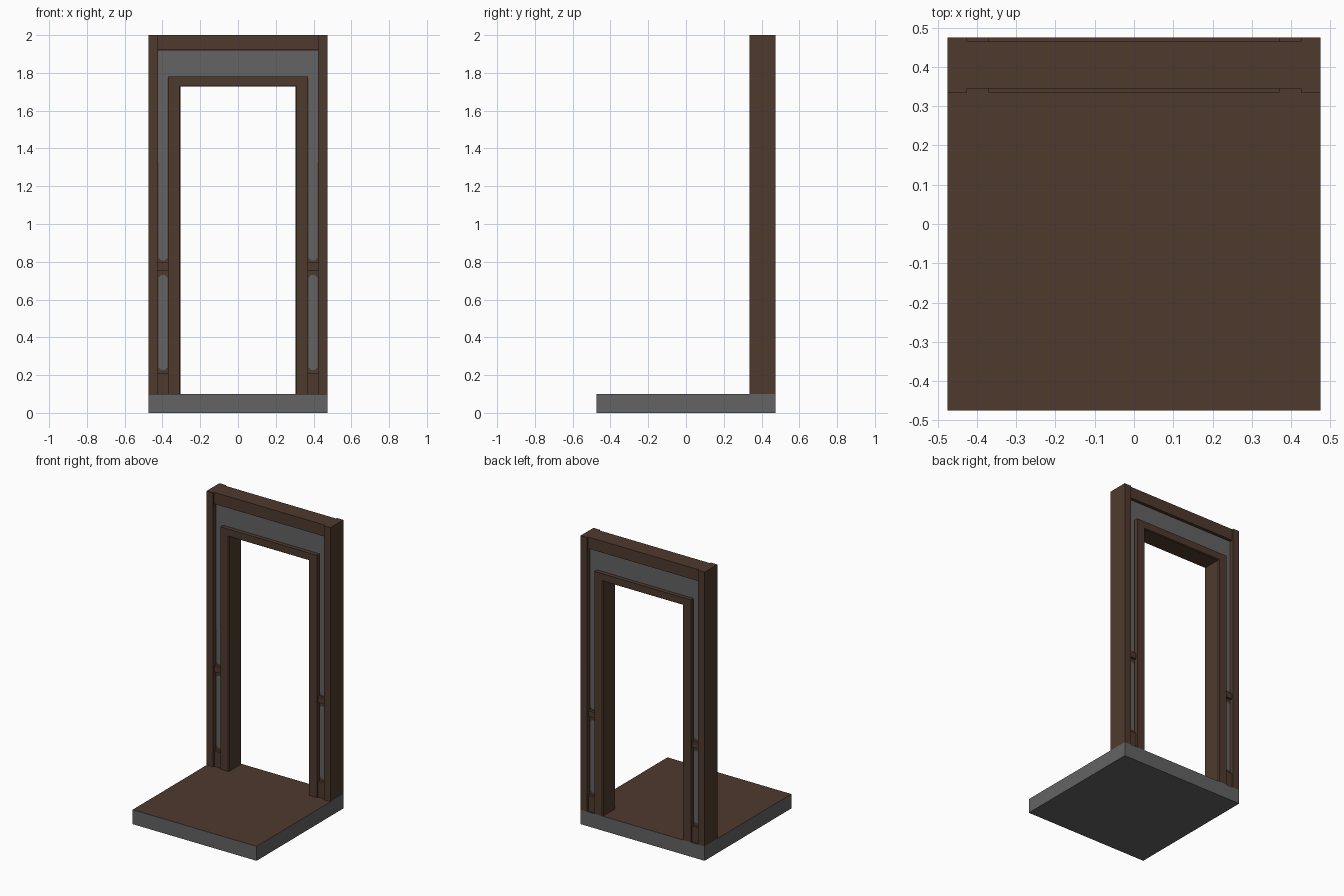
import bpy, bmesh
from mathutils import Vector

if "Cube" in bpy.data.objects:
    bpy.data.objects.remove(bpy.data.objects["Cube"])


def material(name, rgb):
    m = bpy.data.materials.new(name)
    m.diffuse_color = (*rgb, 1)
    m.use_nodes = True
    m.node_tree.nodes["Principled BSDF"].inputs["Base Color"].default_value = m.diffuse_color
    return m


BROWN = material("dark_wood", (0.077, 0.042, 0.027))
GREY = material("grey_plaster", (0.125, 0.125, 0.125))


def finish(name, bm, *mats):
    bmesh.ops.recalc_face_normals(bm, faces=bm.faces[:])
    me = bpy.data.meshes.new(name)
    bm.to_mesh(me)
    bm.free()
    for m in mats:
        me.materials.append(m)
    ob = bpy.data.objects.new(name, me)
    bpy.context.collection.objects.link(ob)
    return ob


def box(name, x, y, z, *mats):
    bm = bmesh.new()
    bmesh.ops.create_cube(bm, size=1)
    for v in bm.verts:
        v.co = Vector(r[0] + (c + 0.5) * (r[1] - r[0]) for c, r in zip(v.co, (x, y, z)))
    return finish(name, bm, *mats)


def prism(name, outline, y0, y1, mat):
    # outline in x,z extruded along y
    bm = bmesh.new()
    f = bm.faces.new([bm.verts.new((x, y0, z)) for x, z in outline])
    new = bmesh.ops.extrude_face_region(bm, geom=[f])["geom"]
    bmesh.ops.translate(bm, vec=(0, y1 - y0, 0),
                        verts=[g for g in new if isinstance(g, bmesh.types.BMVert)])
    return finish(name, bm, mat)


F, B = 0.335, 0.475          # wall front and back
PF, PB = 0.366, 0.444        # recessed core front and back

# Base slab: grey with a wooden floor on top
base = box("floor_slab", (-B, B), (-B, B), (0, 0.1), GREY, BROWN)
for p in base.data.polygons:
    p.material_index = 1 if p.normal.z > 0.5 else 0

# Header beam
box("header_beam", (-0.425, 0.425), (0.345, 0.465), (1.92, 2.0), BROWN)

# Wall core above the door
box("wall_core_top", (-0.425, 0.425), (PF, PB), (1.75, 1.93), BROWN)

for s, side in ((-1, "left"), (1, "right")):
    def xs(a, b):
        return tuple(sorted((s * a, s * b)))
    box(side + "_post", xs(0.425, 0.475), (F, B), (0.1, 2.0), BROWN)
    box(side + "_wall_core", xs(0.365, 0.426), (PF, PB), (0.1, 1.75), BROWN)
    box(side + "_mid_rail", xs(0.365, 0.426), (0.347, 0.463), (0.755, 0.795), BROWN)
    box(side + "_skirting", xs(0.365, 0.426), (0.347, 0.463), (0.1, 0.208), BROWN)

# Plaster infill plates, front and back
c = 0.013


def foot(z):
    # chamfered lower end of a right-hand strip, inner to outer
    return [(0.374, z + c), (0.374 + c, z), (0.42 - c, z), (0.42, z + c)]


lower = foot(0.228) + [(0.42, 0.73 - c), (0.42 - c, 0.73), (0.374 + c, 0.73), (0.374, 0.73 - c)]
half = [(0.374, 1.77)] + foot(0.808) + [(0.424, 1.74), (0.424, 1.915)]
upper = half + [(-x, z) for x, z in reversed(half)]
for face, y0, y1 in (("front", PF - 0.003, PF), ("back", PB, PB + 0.003)):
    prism(face + "_upper_plaster", upper, y0, y1, GREY)
    prism(face + "_right_lower_plaster", lower, y0, y1, GREY)
    prism(face + "_left_lower_plaster", [(-x, z) for x, z in lower], y0, y1, GREY)

# Door frame: chamfered section swept round the opening
bm = bmesh.new()
rings = []
for t, y in ((0, F + 0.006), (0.09, F), (1, F), (1, B), (0.09, B), (0, B - 0.006)):
    w, top = 0.305 + 0.065 * t, 1.727 + 0.053 * t
    rings.append([bm.verts.new(p) for p in
                  ((-w, y, 0.1), (-w, y, top), (w, y, top), (w, y, 0.1))])
for i, r in enumerate(rings):
    n = rings[(i + 1) % len(rings)]
    for k in range(3):
        bm.faces.new((r[k], r[k + 1], n[k + 1], n[k]))
for k in (0, 3):
    bm.faces.new([r[k] for r in rings])
finish("door_frame", bm, BROWN)
